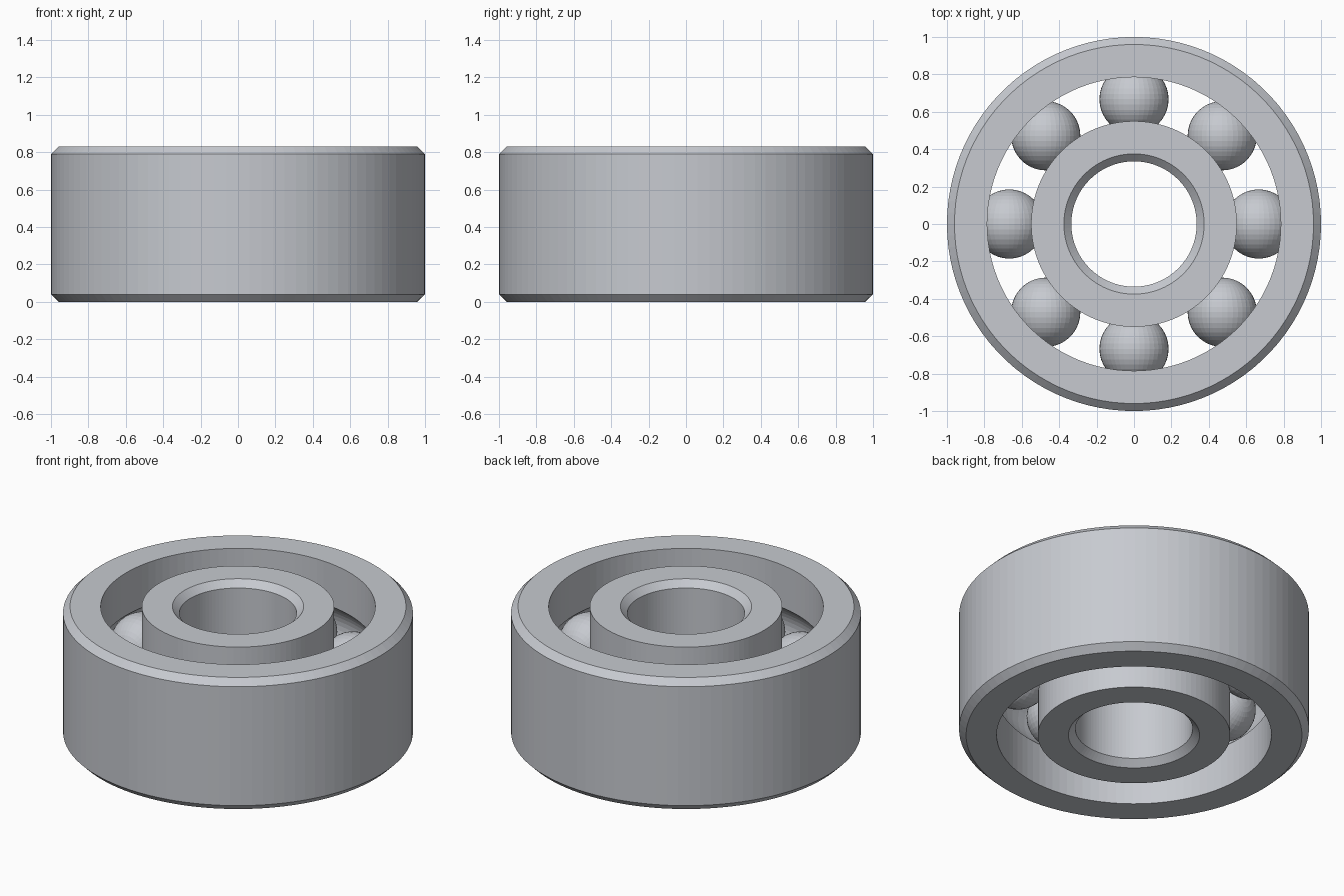
import bpy
import bmesh
import math
from mathutils import Matrix, Vector

cube = bpy.data.objects.get("Cube")
if cube:
    bpy.data.objects.remove(cube, do_unlink=True)

HEIGHT = 0.83
MID = HEIGHT / 2
CHAMFER = 0.04
PITCH = 0.667        # radius of the circle of ball centres
BALL_RADIUS = 0.185
GROOVE_RADIUS = 0.188
BALLS = 8
SEGMENTS = 100

steel = bpy.data.materials.new("steel")
steel.use_nodes = True
colour = (0.57, 0.59, 0.63, 1)
steel.diffuse_color = colour
steel.node_tree.nodes["Principled BSDF"].inputs["Base Color"].default_value = colour


def add_object(name, bm):
    mesh = bpy.data.meshes.new(name)
    bm.to_mesh(mesh)
    bm.free()
    mesh.materials.append(steel)
    obj = bpy.data.objects.new(name, mesh)
    bpy.context.collection.objects.link(obj)
    return obj


def ring_profile(plain, race):
    """Chamfered wall at radius plain, wall with a ball groove at radius race."""
    side = 1 if plain > race else -1
    edge = plain - side * CHAMFER
    points = [(edge, 0), (plain, CHAMFER), (plain, HEIGHT - CHAMFER),
              (edge, HEIGHT), (race, HEIGHT)]
    # Groove arc, from its upper lip to its lower lip
    span = math.acos(abs(race - PITCH) / GROOVE_RADIUS)
    steps = 12
    for i in range(steps + 1):
        a = span * (1 - 2 * i / steps)
        points.append((PITCH + side * GROOVE_RADIUS * math.cos(a),
                       MID + GROOVE_RADIUS * math.sin(a)))
    points.append((race, 0))
    return points


def turned_ring(name, profile):
    bm = bmesh.new()
    verts = [bm.verts.new((r, 0, z)) for r, z in profile]
    edges = [bm.edges.new((v, verts[i - 1])) for i, v in enumerate(verts)]
    bmesh.ops.spin(bm, geom=verts + edges, cent=(0, 0, 0), axis=(0, 0, 1),
                   angle=math.tau, steps=SEGMENTS, use_merge=True)
    bmesh.ops.remove_doubles(bm, verts=bm.verts, dist=0.0001)
    bmesh.ops.recalc_face_normals(bm, faces=bm.faces)
    return add_object(name, bm)


# Outer and inner races
turned_ring("outer_ring", ring_profile(1.0, 0.785))
turned_ring("inner_ring", ring_profile(0.335, 0.55))

# Rolling balls, sharing one mesh
bm = bmesh.new()
bmesh.ops.create_uvsphere(bm, u_segments=40, v_segments=20, radius=BALL_RADIUS,
                          matrix=Matrix.Rotation(math.pi / 2, 4, "X"))
first = add_object("ball_1", bm)
for i in range(BALLS):
    ball = first
    if i:
        ball = bpy.data.objects.new(f"ball_{i + 1}", first.data)
        bpy.context.collection.objects.link(ball)
    a = math.tau * i / BALLS
    ball.location = Vector((PITCH * math.cos(a), PITCH * math.sin(a), MID))
